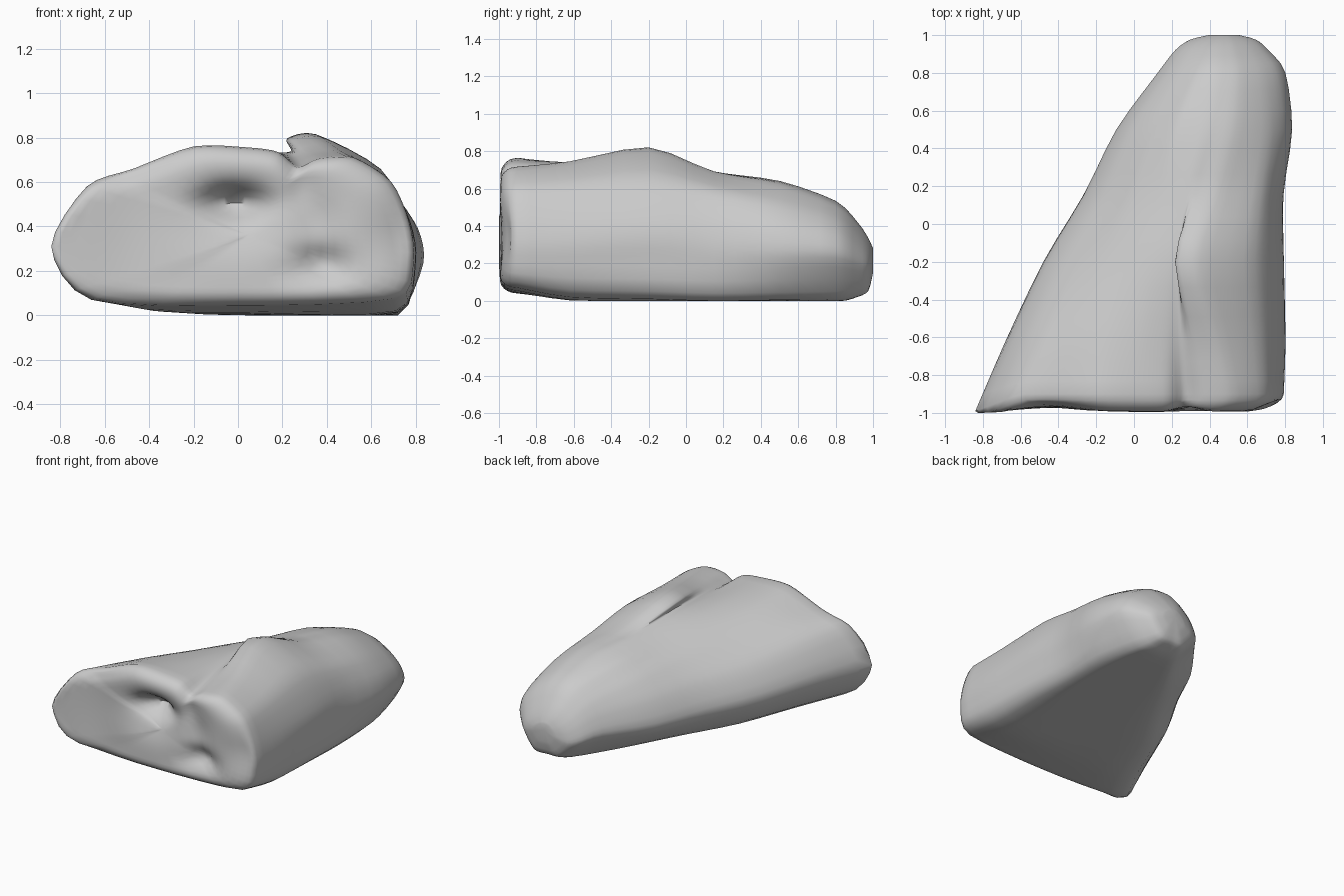
import bpy
import bmesh
import math
from mathutils import Vector

cube = bpy.data.objects.get("Cube")
if cube:
    bpy.data.objects.remove(cube, do_unlink=True)

# One flat grey for the whole body
grey = bpy.data.materials.new("plain grey")
grey.use_nodes = True
colour = (0.6, 0.6, 0.6, 1.0)
grey.diffuse_color = colour
shader = next(n for n in grey.node_tree.nodes if n.type == "BSDF_PRINCIPLED")
shader.inputs["Base Color"].default_value = colour
shader.inputs["Roughness"].default_value = 0.8

# Cross-sections (x, z): up the left flank, over the fold, down the right side
front = [(-.66, .07), (-.84, .31), (-.68, .58), (-.47, .66), (-.2, .76), (.05, .755), (.18, .735),
         (.27, .67), (.37, .71), (.52, .71), (.69, .6), (.77, .42), (.79, .24), (.7, .07), (0, .04)]
fore = [(-.48, .04), (-.68, .29), (-.56, .54), (-.37, .65), (-.17, .72), (.03, .74), (.17, .73),
        (.25, .71), (.33, .735), (.46, .74), (.67, .62), (.775, .42), (.8, .24), (.71, .02), (.05, .01)]
crest = [(-.3, .03), (-.48, .25), (-.38, .46), (-.2, .59), (-.05, .665), (.08, .71), (.18, .73),
         (.24, .74), (.22, .795), (.35, .815), (.64, .66), (.775, .42), (.79, .24), (.72, .01), (.1, 0)]
middle = [(-.08, .02), (-.27, .22), (-.19, .42), (-.05, .55), (.05, .61), (.14, .65), (.22, .675),
          (.28, .688), (.33, .69), (.45, .685), (.67, .59), (.765, .42), (.79, .23), (.72, 0), (.25, 0)]
rear = [(.12, .015), (-.09, .2), (-.04, .38), (.06, .5), (.14, .56), (.22, .61), (.3, .63),
        (.36, .64), (.42, .64), (.54, .62), (.71, .52), (.81, .39), (.833, .23), (.71, .005), (.35, 0)]
tail = [(.3, .015), (.13, .2), (.16, .33), (.22, .42), (.28, .475), (.33, .51), (.38, .53),
        (.43, .535), (.48, .53), (.56, .51), (.68, .44), (.77, .35), (.797, .23), (.65, .01), (.45, 0)]


def shrink(section, centre, scale):
    return [(centre[0] + (x - centre[0]) * scale, centre[1] + (z - centre[1]) * scale)
            for x, z in section]


def spline(points, steps, closed, tension):
    """Resample a run of points with a cardinal spline."""
    n = len(points)
    pick = (lambda i: points[i % n]) if closed else (lambda i: points[max(0, min(n - 1, i))])
    out = []
    for i in range(n if closed else n - 1):
        a, b, c, d = (pick(i + k) for k in (-1, 0, 1, 2))
        for k in range(steps):
            t = k / steps
            s = t * t * (3 - 2 * t)
            out.append(b.lerp(c, s) + (c - a) * tension * t * (1 - t) ** 2
                       - (d - b) * tension * t * t * (1 - t))
    return out if closed else out + [points[-1]]


def dent(p, x, z, width, height, depth):
    return depth * math.exp(-((p.x - x) / width) ** 2 - ((p.z - z) / height) ** 2)


# Main body: resample around each section, then along the length
stations = [(-.9, front), (-.62, fore), (-.2, crest), (.15, middle), (.5, rear), (.8, tail),
            (.92, shrink(tail, (.47, .1), .73)), (.975, shrink(tail, (.48, .12), .52)),
            (1.0, shrink(tail, (.48, .2), .24))]
rings = []
for y, section in stations:
    ring = spline([Vector((x, y, z)) for x, z in section], 4, True, .4)
    rings.append(ring)
for p in rings[0]:
    p.y -= .09 * max(0, (-p.x - .6) / .24)
columns = [spline(list(c), 3, False, .42) for c in zip(*rings)]
rows = [list(r) for r in zip(*columns)]

# Front end: rounded rim running into a face with a hollow, a pinch and a valley
hollows = [(-.02, .51, .14, .07, .13), (-.02, .44, .22, .14, .05), (.38, .23, .11, .08, .08),
           (.29, .58, .07, .12, .03), (.36, .42, .09, .14, .035), (-.47, .4, .22, .5, .035),
           (.74, .35, .15, .15, .035)]
hub = Vector((.05, -.9, .36))
rim = rows[0]
for scale in (.985, .96, .92, .87, .8, .73, .66, .59, .52, .44, .36, .28, .2, .12, .05):
    ring = []
    for p in rim:
        q = hub.lerp(p, scale)
        roll = min(1, (1 - scale) / .22)
        q.y = max(-1, q.y - .095 * (roll * (2 - roll)) ** .5)
        q.y += sum(dent(q, *h) for h in hollows) * min(1, roll * 3)
        ring.append(q)
    rows.insert(0, ring)

# Skin the rows and close both ends
bm = bmesh.new()
grid = [[bm.verts.new((p.x, max(-1, min(1, p.y)), max(0, p.z))) for p in row] for row in rows]
count = len(grid[0])
for low, high in zip(grid, grid[1:]):
    for i in range(count):
        j = (i + 1) % count
        bm.faces.new((low[i], low[j], high[j], high[i]))
for ring in (grid[0], grid[-1]):
    centre = sum((v.co for v in ring), Vector()) / count
    tip = bm.verts.new(centre)
    for i in range(count):
        bm.faces.new((ring[i], ring[(i + 1) % count], tip))
bmesh.ops.recalc_face_normals(bm, faces=bm.faces)
mesh = bpy.data.meshes.new("folded_body")
bm.to_mesh(mesh)
bm.free()
mesh.materials.append(grey)
body = bpy.data.objects.new("folded_body", mesh)
bpy.context.collection.objects.link(body)

# Soft shading, keeping the hard creases
bpy.ops.object.select_all(action="DESELECT")
body.select_set(True)
bpy.context.view_layer.objects.active = body
bpy.ops.object.shade_smooth_by_angle(angle=math.radians(60))
